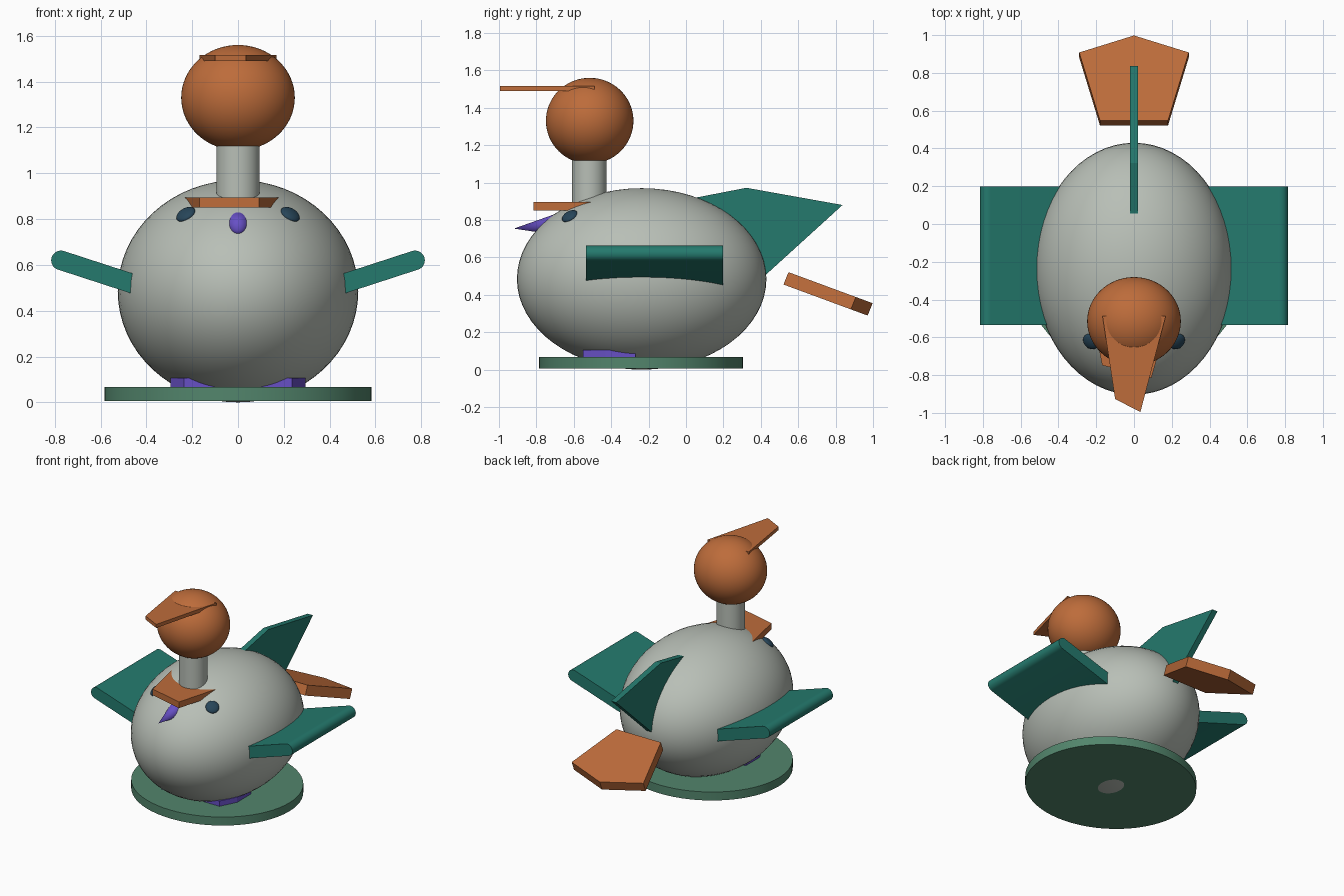
import bpy, bmesh, math
from mathutils import Vector

cube = bpy.data.objects.get("Cube")
if cube:
    bpy.data.objects.remove(cube, do_unlink=True)


def material(name, rgb):
    m = bpy.data.materials.new(name)
    m.use_nodes = True
    m.diffuse_color = (*rgb, 1)
    node = next(n for n in m.node_tree.nodes if n.type == 'BSDF_PRINCIPLED')
    node.inputs["Base Color"].default_value = (*rgb, 1)
    return m


GREY = material("pale_grey", (0.48, 0.52, 0.47))
ORANGE = material("burnt_orange", (0.51, 0.15, 0.043))
TEAL = material("teal", (0.018, 0.195, 0.155))
GREEN = material("sage_green", (0.085, 0.235, 0.15))
PURPLE = material("violet", (0.135, 0.08, 0.56))
NAVY = material("dark_navy", (0.02, 0.06, 0.1))


def smooth(ob):
    bpy.ops.object.select_all(action='DESELECT')
    ob.select_set(True)
    bpy.context.view_layer.objects.active = ob
    bpy.ops.object.shade_smooth_by_angle(angle=math.radians(35))


def finish(name, bm, mat, rounded=False):
    bmesh.ops.recalc_face_normals(bm, faces=bm.faces)
    mesh = bpy.data.meshes.new(name)
    bm.to_mesh(mesh)
    bm.free()
    mesh.materials.append(mat)
    ob = bpy.data.objects.new(name, mesh)
    bpy.context.collection.objects.link(ob)
    if rounded:
        smooth(ob)
    return ob


def ellipsoid(name, centre, radii, mat, normal=None):
    """Scaled ball; its local z can be aimed along a normal."""
    bm = bmesh.new()
    bmesh.ops.create_uvsphere(bm, u_segments=64, v_segments=32, radius=1)
    ob = finish(name, bm, mat, True)
    ob.location, ob.scale = centre, radii
    if normal:
        ob.rotation_euler = Vector(normal).to_track_quat('Z', 'Y').to_euler()
    return ob


def cone(name, start, end, r1, r2, mat, stretch=1.0):
    """Cylinder or cone running from start to end."""
    start, end = Vector(start), Vector(end)
    axis = end - start
    bm = bmesh.new()
    bmesh.ops.create_cone(bm, cap_ends=True, segments=64, radius1=r1,
                          radius2=r2, depth=axis.length)
    ob = finish(name, bm, mat, True)
    ob.location = (start + end) / 2
    ob.scale.x = stretch
    if axis.x or axis.y:
        ob.rotation_euler = axis.to_track_quat('Z', 'Y').to_euler()
    return ob


def prism(name, points, offset, mat, rounded=False):
    """Flat outline pushed along an offset into a solid plate."""
    bm = bmesh.new()
    face = bm.faces.new([bm.verts.new(p) for p in points])
    out = bmesh.ops.extrude_face_region(bm, geom=[face], use_keep_orig=True)
    new = [v for v in out["geom"] if isinstance(v, bmesh.types.BMVert)]
    bmesh.ops.translate(bm, verts=new, vec=offset)
    return finish(name, bm, mat, rounded)


# Stand, body, neck and head
cone("base_disc", (0, -0.24, 0.006), (0, -0.24, 0.068), 0.545, 0.545, GREEN, 1.07)
ellipsoid("body", (0, -0.237, 0.485), (0.525, 0.667, 0.485), GREY)
cone("neck", (0, -0.517, 0.75), (0, -0.517, 1.2), 0.092, 0.092, GREY, 1.03)
ellipsoid("head_ball", (0, -0.515, 1.33), (0.248, 0.234, 0.23), ORANGE)

# Tapered plates on the head and below the neck
bill = [(-0.167, -0.488), (-0.1, -0.927), (0.034, -0.995), (0.168, -0.488)]
prism("head_bill", [(x, y, 1.49) for x, y in bill], (0, 0, 0.026), ORANGE)
brow = [(-0.24, -0.4), (-0.168, -0.748), (0.092, -0.815), (0.21, -0.4)]
prism("brow_plate", [(x, y, 0.85) for x, y in brow], (0, 0, 0.045), ORANGE)

# Beak
cone("beak", (0, -0.7, 0.775), (0, -0.92, 0.754), 0.055, 0, PURPLE)

# Upright back fin
fin = [(-0.1, 0.89), (0.323, 0.972), (0.837, 0.88), (0.25, 0.346)]
prism("back_fin", [(-0.021, y, z) for y, z in fin], (0.042, 0, 0), TEAL)

# Sloping tail plate
tail = [(-0.18, 0.548), (0.18, 0.548), (0.29, 0.908), (0, 0.998), (-0.29, 0.908)]
prism("tail_plate", [(x, y, 0.521 - 0.369 * (y - 0.548)) for x, y in tail],
      (0, -0.027, -0.066), ORANGE)

# Mirrored parts: wings with rounded tips, eyes and feet
TILT, THICK = math.radians(18), 0.0425
wing = [(0.3, 0.466, a) for a in (270,)]
foot = [(0.1, -0.27), (0.1, -0.55), (0.235, -0.55), (0.295, -0.43), (0.295, -0.27)]
for side, label in ((1, "left"), (-1, "right")):
    outline = []
    for i in range(17):
        a = TILT - math.pi / 2 + math.pi * i / 16
        outline.append((0.773 + THICK * math.cos(a), 0.62 + THICK * math.sin(a)))
    for sign in (1, -1):
        a = TILT + sign * math.pi / 2
        outline.append((0.3 + THICK * math.cos(a), 0.466 + THICK * math.sin(a)))
    prism(label + "_wing", [(side * x, -0.535, z) for x, z in outline],
          (0, 0.733, 0), TEAL, True)
    ellipsoid(label + "_eye", (side * 0.228, -0.622, 0.82), (0.045, 0.045, 0.02),
              NAVY, (side * 0.447, -0.464, 0.764))
    prism(label + "_foot", [(side * x, y, 0.05) for x, y in foot],
          (0, 0, 0.056), PURPLE)
